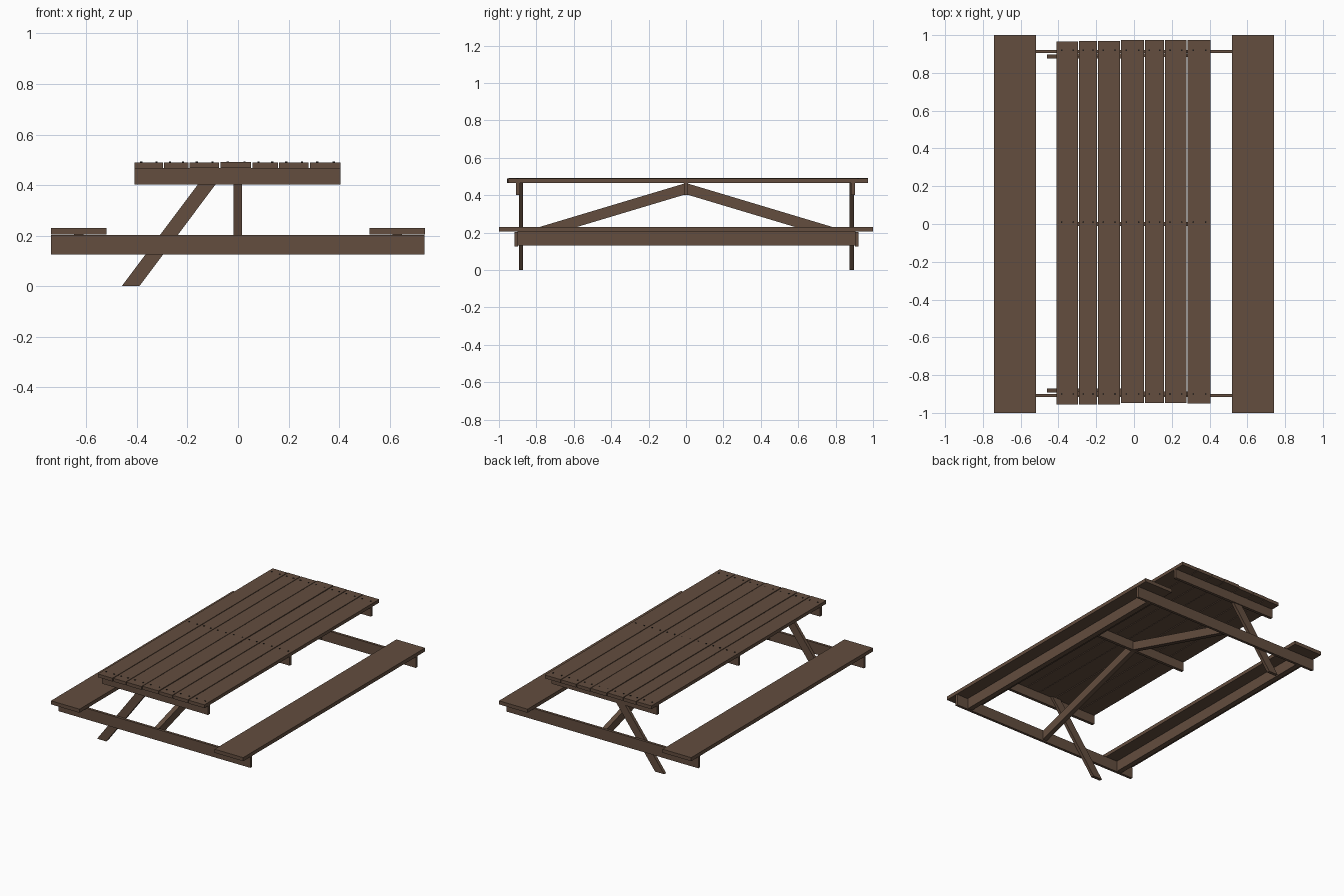
import bpy, bmesh, math, random
from mathutils import Vector

if "Cube" in bpy.data.objects:
    bpy.data.objects.remove(bpy.data.objects["Cube"])

random.seed(4)


def material(name, rgb):
    m = bpy.data.materials.new(name)
    m.diffuse_color = (*rgb, 1)
    m.use_nodes = True
    m.node_tree.nodes["Principled BSDF"].inputs["Base Color"].default_value = m.diffuse_color
    return m


WOOD = material("brown wood", (0.125, 0.075, 0.049))
NAIL = material("dark nail", (0.012, 0.010, 0.009))


def add_object(name, bm, mat):
    bmesh.ops.recalc_face_normals(bm, faces=bm.faces)
    me = bpy.data.meshes.new(name)
    bm.to_mesh(me)
    bm.free()
    me.materials.append(mat)
    ob = bpy.data.objects.new(name, me)
    bpy.context.collection.objects.link(ob)
    return ob


def prism(name, base, offset):
    """Extrude a flat outline along an offset."""
    bm = bmesh.new()
    face = bm.faces.new([bm.verts.new(p) for p in base])
    ext = bmesh.ops.extrude_face_region(bm, geom=[face])
    verts = [v for v in ext["geom"] if isinstance(v, bmesh.types.BMVert)]
    bmesh.ops.translate(bm, verts=verts, vec=Vector(offset))
    return add_object(name, bm, WOOD)


def board(name, x0, x1, y0, y1, z0, z1):
    return prism(name, [(x0, y0, z0), (x1, y0, z0), (x1, y1, z0), (x0, y1, z0)],
                 (0, 0, z1 - z0))


# Table top: seven planks of slightly uneven width and length
edges = [(-.41, -.297), (-.292, -.196), (-.191, -.075), (-.070, .052),
         (.057, .158), (.163, .279), (.284, .406)]
for i, (x0, x1) in enumerate(edges):
    dy = random.uniform(-.003, .003) + i * .0012
    dz = random.uniform(-.0015, .0015)
    board(f"top_plank_{i + 1}", x0, x1, -.955 + dy, .968 + dy, .467 + dz, .490 + dz)

# Nail heads: two per plank above each cleat
bm = bmesh.new()
for y in (-.9, .01, .92):
    for x0, x1 in edges:
        for f in (.24, .78):
            made = bmesh.ops.create_cone(bm, cap_ends=True, segments=6, radius1=.005,
                                         radius2=.005, depth=.004)
            bmesh.ops.translate(bm, verts=made["verts"],
                                vec=(x0 + f * (x1 - x0), y, .4905))
add_object("nail_heads", bm, NAIL)

# Cleats under the top
for name, y in (("front", -.898), ("middle", 0), ("back", .893)):
    board(f"{name}_cleat", -.41, .405, y - .01, y + .01, .402, .467)

# Cross beams carrying the benches
for name, y in (("front", -.908), ("back", .913)):
    board(f"{name}_cross_beam", -.74, .737, y - .009, y + .009, .126, .203)

# Benches with a rail below each
for name, s in (("left", -1), ("right", 1)):
    board(f"{name}_bench", s * .63 - .11, s * .63 + .11, -1, 1, .205, .230)
    board(f"{name}_bench_rail", s * .63 - .018, s * .63 + .018, -.9, .905, .130, .206)

# One slanted leg at each end
for name, y in (("front", -.882), ("back", .886)):
    prism(f"{name}_leg",
          [(-.46, y - .011, 0), (-.39, y - .011, 0),
           (-.042, y - .011, .465), (-.112, y - .011, .465)], (0, .022, 0))

# Diagonal braces from the middle of the top down to the cross beams
for name, s in (("front", -1), ("back", 1)):
    prism(f"{name}_brace",
          [(-.018, 0, .405), (-.018, 0, .465),
           (-.018, s * .9, .195), (-.018, s * .9, .135)], (.034, 0, 0))
